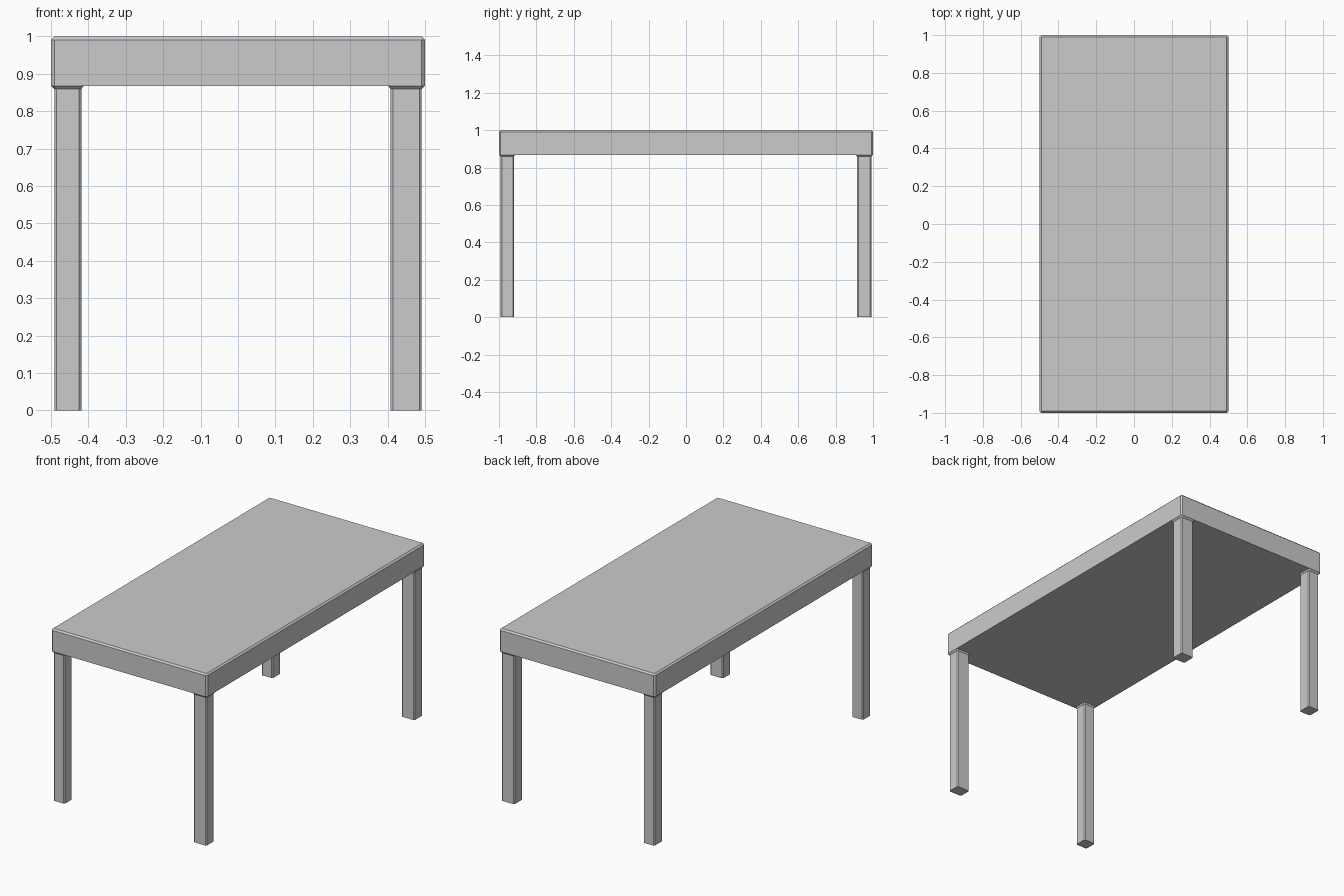
import bpy
import bmesh

if "Cube" in bpy.data.objects:
    bpy.data.objects.remove(bpy.data.objects["Cube"])

TOP_Z, SLAB_Z, FLARE_Z = 1.0, 0.868, 0.859
BEVEL = 0.009


def add_object(name, bm):
    bmesh.ops.recalc_face_normals(bm, faces=bm.faces[:])
    mesh = bpy.data.meshes.new(name)
    bm.to_mesh(mesh)
    bm.free()
    obj = bpy.data.objects.new(name, mesh)
    bpy.context.collection.objects.link(obj)
    return obj


def chamfered_rect(bm, x0, x1, y0, y1, z, c):
    """Ring of eight vertices: a rectangle with cut corners."""
    pts = [(x0 + c, y0), (x1 - c, y0), (x1, y0 + c), (x1, y1 - c),
           (x1 - c, y1), (x0 + c, y1), (x0, y1 - c), (x0, y0 + c)]
    return [bm.verts.new((x, y, z)) for x, y in pts]


def loft(name, rings):
    """Skin a stack of (x0, x1, y0, y1, z, chamfer) sections and cap the ends."""
    bm = bmesh.new()
    loops = [chamfered_rect(bm, *r) for r in rings]
    for a, b in zip(loops, loops[1:]):
        for i in range(8):
            j = (i + 1) % 8
            bm.faces.new((a[i], a[j], b[j], b[i]))
    bm.faces.new(loops[0][::-1])
    bm.faces.new(loops[-1])
    return add_object(name, bm)


# Table top: chamfered upright corners and top rim, sharp lower rim
b = BEVEL
loft("table_top", [
    (-0.5, 0.5, -1, 1, SLAB_Z, b),
    (-0.5, 0.5, -1, 1, TOP_Z - b, b),
    (-0.5 + b, 0.5 - b, -1 + b, 1 - b, TOP_Z, 0.001),
])

# Legs: narrow posts flaring out to meet the underside of the top
for x_name, sx, x_in in (("left", -1, 0.419), ("right", 1, 0.408)):
    for y_name, sy, y_in in (("front", -1, 0.92), ("back", 1, 0.915)):
        def section(grow, z, chamfer):
            xs = sorted((sx * (x_in - grow * 0.7), sx * (0.491 + grow)))
            ys = sorted((sy * (y_in - grow * 0.7), sy * (0.991 + grow)))
            return (*xs, *ys, z, chamfer)

        loft(f"{y_name}_{x_name}_leg", [
            section(0, 0, 0.006),
            section(0, FLARE_Z, 0.006),
            section(BEVEL, SLAB_Z, BEVEL),
        ])
